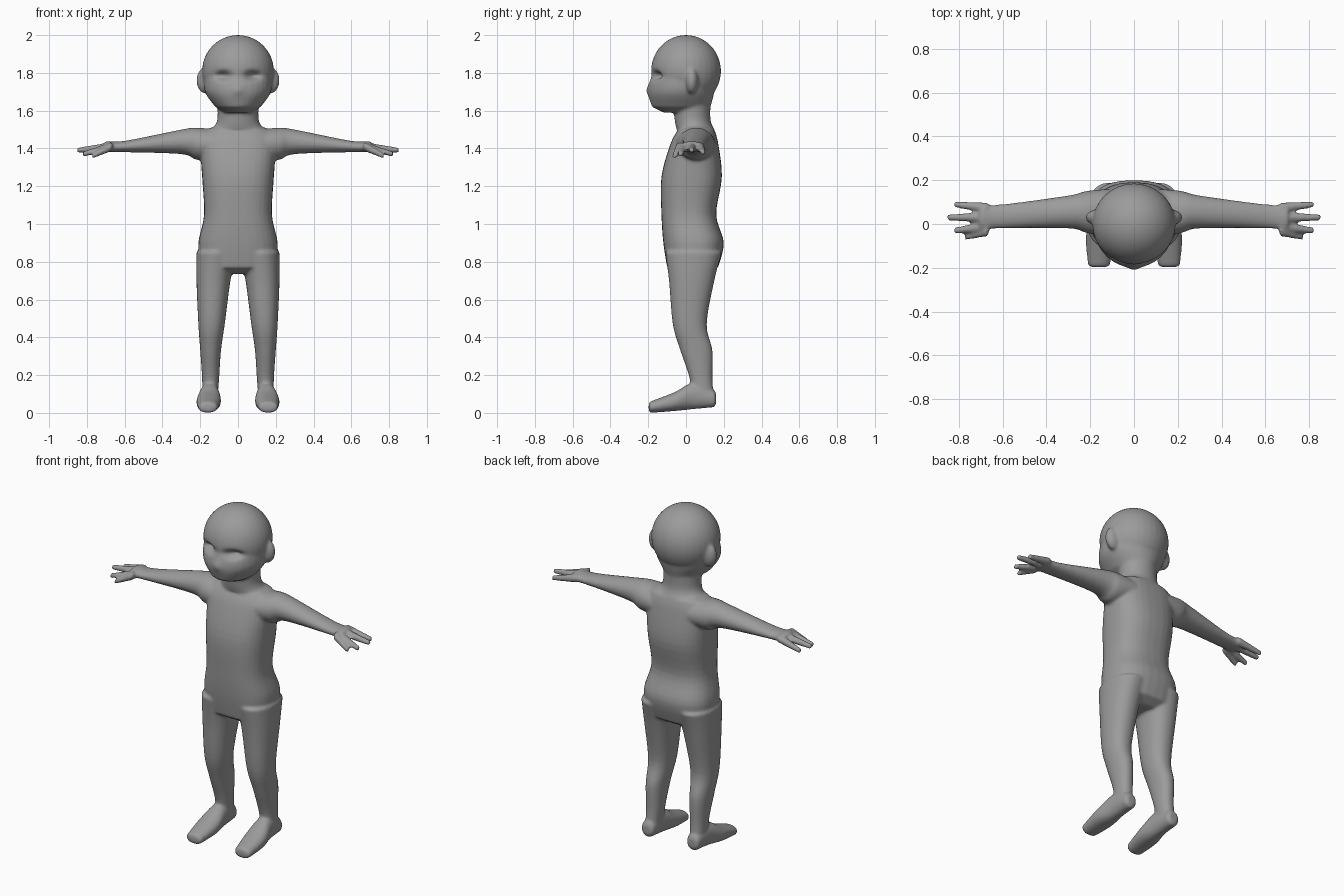
import bpy, bmesh, math
from mathutils import Matrix, Vector

default_cube = bpy.data.objects.get("Cube")
if default_cube:
    bpy.data.objects.remove(default_cube)

bm = bmesh.new()
SIDES = 32
STEPS = 5
# Axis order: along, first cross axis, second cross axis
AXES = {"x": (0, 1, 2), "y": (1, 0, 2), "z": (2, 0, 1)}


def spline(points):
    """Resample section rows with a smooth curve through every row."""
    padded = [points[0], *points, points[-1]]
    rows = []
    for before, start, end, after in zip(padded, padded[1:], padded[2:], padded[3:]):
        for step in range(STEPS):
            k = step / STEPS
            rows.append([
                s + k * ((e - b) + k * ((2 * b - 5 * s + 4 * e - a) + k * (3 * s - b - 3 * e + a))) / 2
                for b, s, e, a in zip(before, start, end, after)])
    return rows + [list(points[-1])]


def dome(row, direction):
    """Smaller section just past an end, so that the end is rounded."""
    along, a_min, a_max, b_min, b_max = row
    reach = min(a_max - a_min, b_max - b_min) / 8
    a_in, b_in = (a_max - a_min) / 5, (b_max - b_min) / 5
    return [along + math.copysign(reach, direction),
            a_min + a_in, a_max - a_in, b_min + b_in, b_max - b_in]


def rounded(wave, low, high, power):
    """Coordinate on a squared-off oval lying between low and high."""
    swing = math.copysign(abs(wave) ** (2 / power), wave)
    return (low + high + swing * (high - low)) / 2


def loft(axis, sections, side=1, power=2):
    """Skin oval sections (position, a_min, a_max, b_min, b_max) along an axis."""
    along, across, over = AXES[axis]
    heading = sections[-1][0] - sections[0][0]
    rows = spline(sections)
    rows = [dome(rows[0], -heading), *rows, dome(rows[-1], heading)]
    rings = []
    for position, a_min, a_max, b_min, b_max in rows:
        ring = []
        for i in range(SIDES):
            angle = math.tau * i / SIDES
            point = Vector()
            point[along] = position
            point[across] = rounded(math.cos(angle), a_min, a_max, power)
            point[over] = rounded(math.sin(angle), b_min, b_max, power)
            point.x *= side
            ring.append(bm.verts.new(point))
        rings.append(ring)
    for ring, following in zip(rings, rings[1:]):
        for i in range(SIDES):
            bm.faces.new((ring[i - 1], ring[i], following[i], following[i - 1]))
    bm.faces.new(rings[0])
    bm.faces.new(rings[-1])


def upright(rows, power=2):
    """Symmetric vertical loft from (height, half_width, front, back)."""
    loft("z", [(z, -half, half, front, back) for z, half, front, back in rows], power=power)


def ellipsoid(centre, radii):
    bmesh.ops.create_uvsphere(
        bm, u_segments=SIDES, v_segments=SIDES, radius=1,
        matrix=Matrix.Translation(centre) @ Matrix.Diagonal((*radii, 1)))


def finger(tip, side):
    """Tapered digit reaching from the palm to its tip."""
    tip = Vector(tip)
    root = Vector((.67, tip.y * .7 + .01, 1.41))
    rows = []
    for k in (0, .5, 1):
        x, y, z = root.lerp(tip, k)
        radius = .024 - k * .01
        rows.append((x, y - radius, y + radius, z - radius, z + radius))
    loft("x", rows, side)


# Cranium, jaw and neck
ellipsoid((0, 0, 1.81), (.19, .185, .19))
upright([(1.8, .18, -.18, .16), (1.7, .175, -.2, .15), (1.62, .12, -.18, .13)])
upright([(1.65, .11, -.07, .13), (1.55, .11, -.06, .13), (1.5, .14, -.05, .15)])

# Torso
upright([(1.5, .17, -.04, .15), (1.43, .2, -.08, .17), (1.25, .19, -.13, .19),
         (1.05, .18, -.13, .16), (.9, .21, -.12, .2), (.77, .2, -.1, .17)], power=2.5)

for side in (1, -1):
    # Legs
    loft("z", [(.85, .01, .22, -.11, .19), (.7, .04, .22, -.09, .15),
               (.47, .07, .21, -.07, .11), (.33, .09, .2, -.03, .14),
               (.18, .1, .19, .02, .14), (.06, .11, .19, .03, .15)], side, power=2.2)
    # Feet
    loft("y", [(.15, .11, .19, .03, .12), (.04, .1, .2, .02, .16),
               (-.06, .09, .22, .01, .11), (-.19, .11, .21, 0, .06)], side, power=2.2)
    # Arms and palms
    loft("x", [(.12, -.06, .16, 1.34, 1.5), (.22, -.04, .15, 1.34, 1.51),
               (.3, -.02, .13, 1.37, 1.5), (.6, -.02, .09, 1.38, 1.44),
               (.7, -.03, .09, 1.38, 1.44)], side)
    # Fingers and thumb
    for tip in ((.82, .09, 1.38), (.85, .03, 1.39), (.82, -.03, 1.37), (.77, -.06, 1.36)):
        finger(tip, side)
    # Ears
    ellipsoid((side * .17, .03, 1.76), (.05, .035, .07))

bmesh.ops.recalc_face_normals(bm, faces=bm.faces)
mesh = bpy.data.meshes.new("body")
bm.to_mesh(mesh)
bm.free()
body = bpy.data.objects.new("body", mesh)
bpy.context.collection.objects.link(body)

# Fuse the parts into one soft skin
fuse = body.modifiers.new("fuse", "REMESH")
fuse.mode = "VOXEL"
fuse.voxel_size = .008
soften = body.modifiers.new("soften", "SMOOTH")
soften.iterations = 6
depsgraph = bpy.context.evaluated_depsgraph_get()
skin = bpy.data.meshes.new_from_object(body.evaluated_get(depsgraph))
body.modifiers.clear()
body.data = skin


def press(point, x, z, width, height, push):
    """Push the front of the face in (positive) or out (negative)."""
    if point.y < -.08:
        spread = ((point.x - x) / width) ** 2 + ((point.z - z) / height) ** 2
        point.y += push * math.exp(-spread)


# Eye sockets and nose
for vertex in skin.vertices:
    for side in (1, -1):
        press(vertex.co, side * .08, 1.785, .04, .022, .04)
    press(vertex.co, 0, 1.71, .03, .03, -.01)

# Single skin colour
grey = bpy.data.materials.new("plain grey")
grey.use_nodes = True
colour = (.33, .33, .33, 1)
grey.diffuse_color = colour
grey.node_tree.nodes["Principled BSDF"].inputs["Base Color"].default_value = colour
skin.materials.clear()
skin.materials.append(grey)
skin.shade_smooth()
